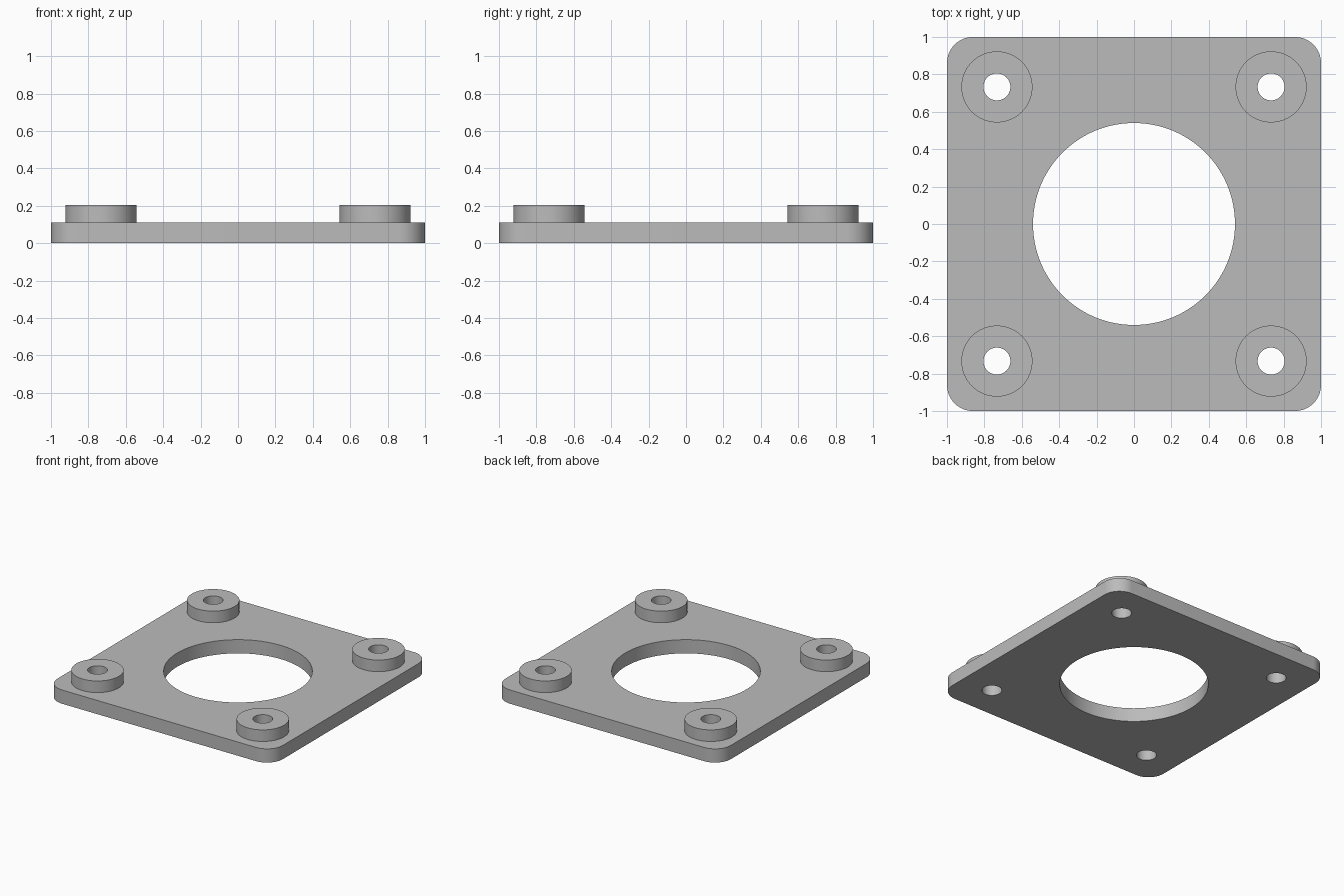
import bpy
import bmesh
from math import cos, sin, pi, radians

PLATE_TOP, BOSS_TOP = 0.11, 0.203
CORNER_RADIUS = 0.14
BOSS_OFFSET, BOSS_RADIUS = 0.733, 0.19
BOLT_RADIUS, BORE_RADIUS = 0.072, 0.54

cube = bpy.data.objects.get("Cube")
if cube:
    bpy.data.objects.remove(cube, do_unlink=True)

grey = bpy.data.materials.new("plain grey")
grey.use_nodes = True
colour = (0.5, 0.5, 0.5, 1)
grey.diffuse_color = colour
grey.node_tree.nodes["Principled BSDF"].inputs["Base Color"].default_value = colour


def arc(cx, cy, radius, start, sweep, count):
    return [(cx + radius * cos(start + sweep * i / count),
             cy + radius * sin(start + sweep * i / count)) for i in range(count + 1)]


def prism(name, outline, bottom, top):
    """Extrude a flat outline into a closed solid."""
    bm = bmesh.new()
    face = bm.faces.new([bm.verts.new((x, y, bottom)) for x, y in outline])
    new = bmesh.ops.extrude_face_region(bm, geom=[face])["geom"]
    verts = [g for g in new if isinstance(g, bmesh.types.BMVert)]
    bmesh.ops.translate(bm, verts=verts, vec=(0, 0, top - bottom))
    bmesh.ops.recalc_face_normals(bm, faces=bm.faces)
    mesh = bpy.data.meshes.new(name)
    bm.to_mesh(mesh)
    bm.free()
    mesh.materials.append(grey)
    obj = bpy.data.objects.new(name, mesh)
    bpy.context.collection.objects.link(obj)
    return obj


def cylinder(name, x, y, radius, bottom, top, sides):
    return prism(name, arc(x, y, radius, 0, 2 * pi, sides)[:-1], bottom, top)


def combine(target, tool, operation):
    """Apply a boolean and discard the tool."""
    tool.hide_render = True
    bpy.context.view_layer.objects.active = target
    mod = target.modifiers.new(operation, 'BOOLEAN')
    mod.operation, mod.object, mod.solver = operation, tool, 'EXACT'
    bpy.ops.object.modifier_apply(modifier=mod.name)
    bpy.data.objects.remove(tool, do_unlink=True)


# Rounded square plate
inset = 1 - CORNER_RADIUS
corners = [(1, 1), (-1, 1), (-1, -1), (1, -1)]
outline = []
for i, (sx, sy) in enumerate(corners):
    outline += arc(sx * inset, sy * inset, CORNER_RADIUS, i * pi / 2, pi / 2, 16)
plate = prism("mounting_plate", outline, 0, PLATE_TOP)

# Raised corner bosses with bolt holes through the plate
for sx, sy in corners:
    x, y = sx * BOSS_OFFSET, sy * BOSS_OFFSET
    boss = cylinder("boss", x, y, BOSS_RADIUS, PLATE_TOP / 2, BOSS_TOP, 64)
    combine(plate, boss, 'UNION')
    hole = cylinder("bolt_hole", x, y, BOLT_RADIUS, -0.1, BOSS_TOP + 0.1, 48)
    combine(plate, hole, 'DIFFERENCE')

# Large central bore
combine(plate, cylinder("bore", 0, 0, BORE_RADIUS, -0.1, 0.3, 128), 'DIFFERENCE')

# Smooth round walls, sharp rims
bpy.ops.object.select_all(action='DESELECT')
plate.select_set(True)
bpy.context.view_layer.objects.active = plate
bpy.ops.object.shade_smooth_by_angle(angle=radians(30))
